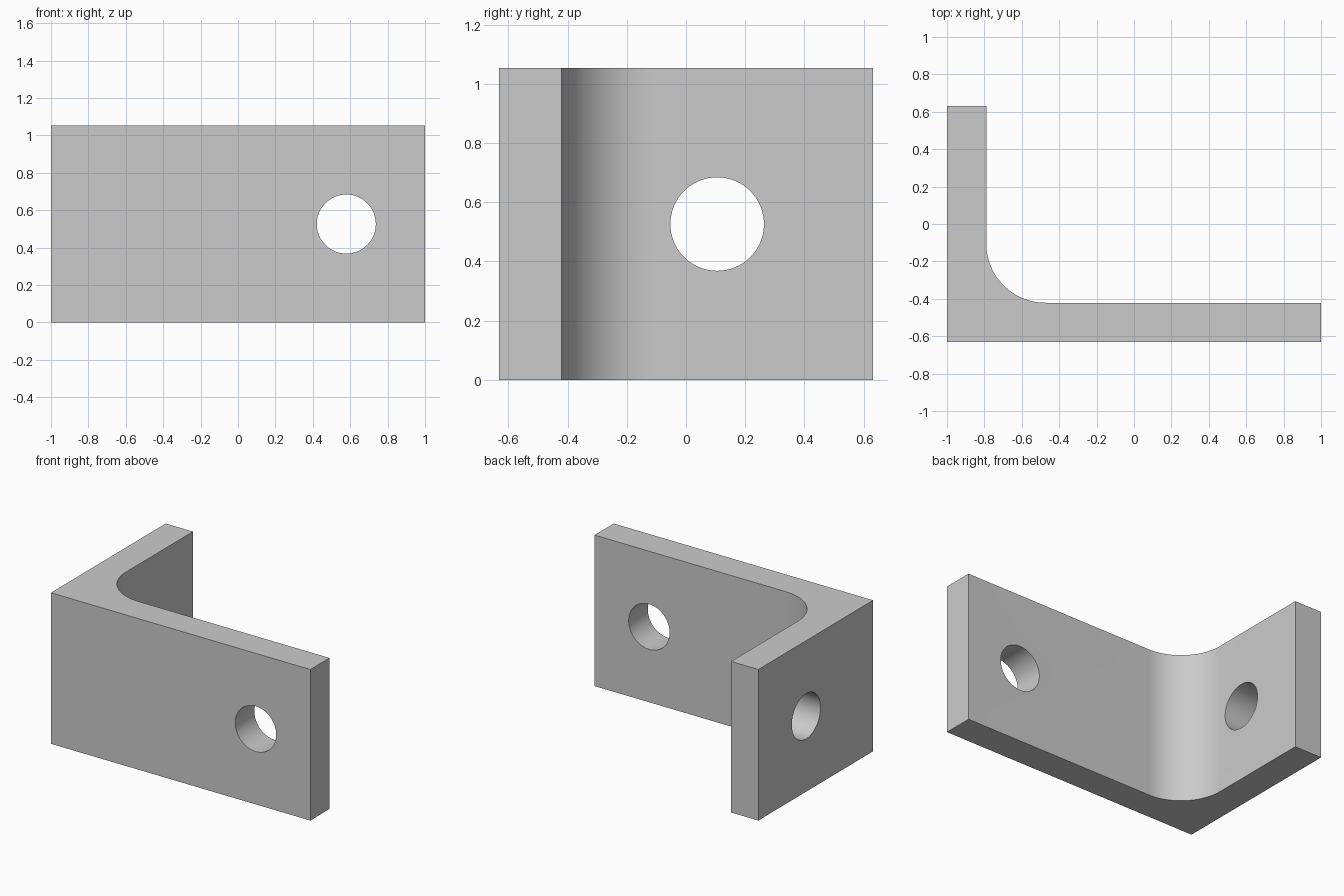
import bpy, bmesh, math
from mathutils import Matrix

cube = bpy.data.objects.get("Cube")
if cube:
    bpy.data.objects.remove(cube, do_unlink=True)

U = 2 / 38                      # one design unit: the bracket is 38 x 24 x 20
X, Y, H = 19 * U, 12 * U, 20 * U
T, R, HOLE = 4 * U, 6 * U, 3 * U

grey = bpy.data.materials.new("bracket_grey")
grey.use_nodes = True
colour = (0.6, 0.6, 0.6, 1)
grey.diffuse_color = colour
grey.node_tree.nodes["Principled BSDF"].inputs["Base Color"].default_value = colour


def add_object(name, bm):
    bmesh.ops.recalc_face_normals(bm, faces=bm.faces)
    mesh = bpy.data.meshes.new(name)
    bm.to_mesh(mesh)
    bm.free()
    mesh.materials.append(grey)
    obj = bpy.data.objects.new(name, mesh)
    bpy.context.collection.objects.link(obj)
    return obj


# L-shaped profile with a rounded inner corner, extruded upward
cx, cy = -X + T + R, -Y + T + R
steps = 24
arc = [(cx + R * math.cos(a), cy + R * math.sin(a))
       for a in (1.5 * math.pi - i * math.pi / 2 / steps for i in range(steps + 1))]
profile = [(-X, -Y), (X, -Y), (X, -Y + T)] + arc + [(-X + T, Y), (-X, Y)]
bm = bmesh.new()
base = bm.faces.new([bm.verts.new((x, y, 0)) for x, y in profile])
top = bmesh.ops.extrude_face_region(bm, geom=[base])["geom"]
bmesh.ops.translate(bm, vec=(0, 0, H),
                    verts=[v for v in top if isinstance(v, bmesh.types.BMVert)])
bracket = add_object("angle_bracket", bm)


# Bolt hole through each leg
def drill(name, location, axis):
    bm = bmesh.new()
    turn = Matrix.Rotation(math.pi / 2, 4, axis)
    bmesh.ops.create_cone(bm, cap_ends=True, segments=64, radius1=HOLE, radius2=HOLE,
                          depth=2 * T, matrix=Matrix.Translation(location) @ turn)
    cutter = add_object(name, bm)
    mod = bracket.modifiers.new(name, "BOOLEAN")
    mod.operation = "DIFFERENCE"
    mod.solver = "EXACT"
    mod.object = cutter
    bpy.context.view_layer.objects.active = bracket
    bpy.ops.object.modifier_apply(modifier=name)
    bpy.data.objects.remove(cutter, do_unlink=True)


drill("long_leg_hole", (X - 8 * U, -Y + T / 2, H / 2), "X")
drill("short_leg_hole", (-X + T / 2, Y - 10 * U, H / 2), "Y")

# Smooth the fillet and bores, keep the edges sharp
bpy.ops.object.select_all(action="DESELECT")
bracket.select_set(True)
bpy.context.view_layer.objects.active = bracket
bpy.ops.object.shade_smooth_by_angle(angle=math.radians(30))
